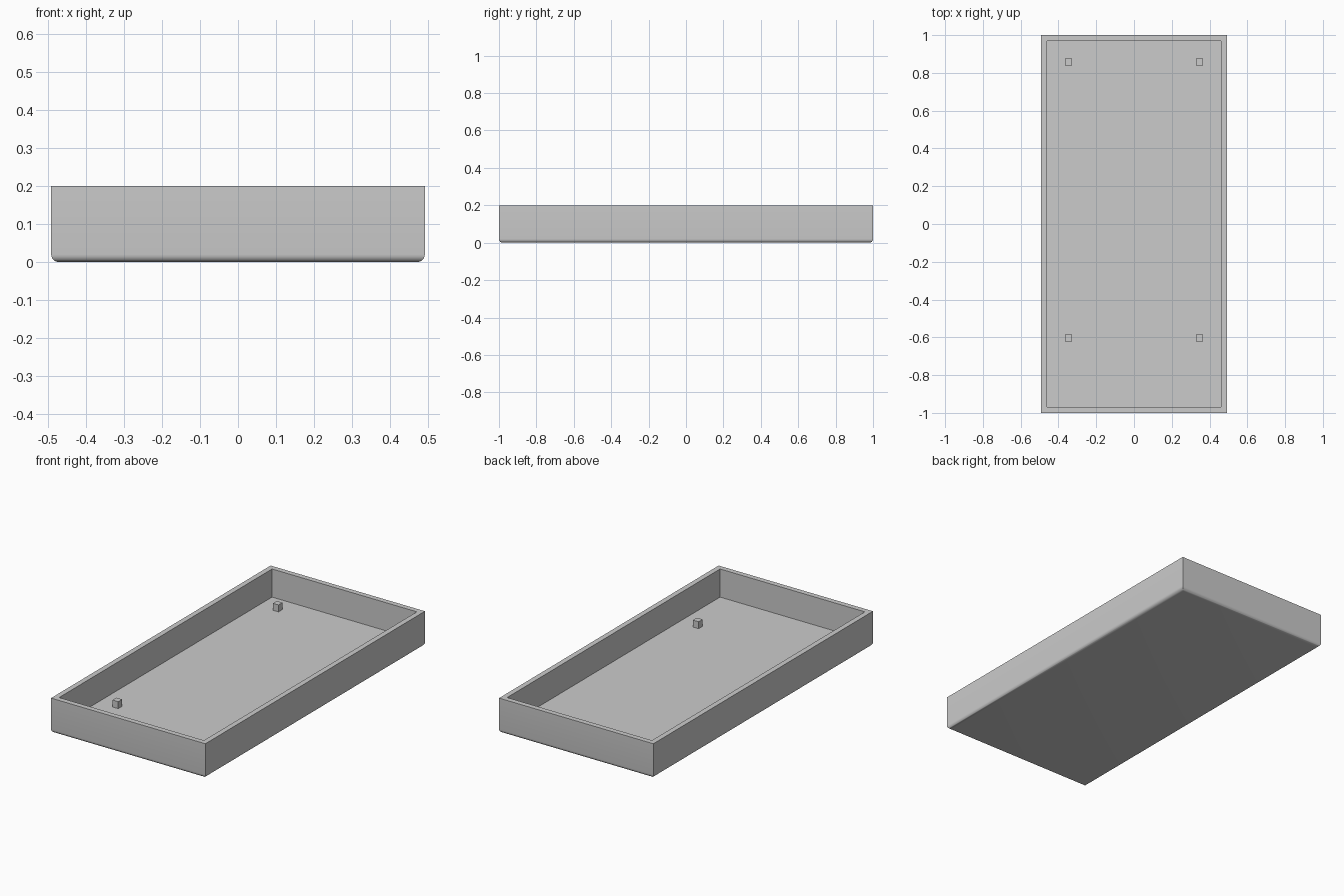
import bpy
import bmesh

HX, HY, H = 0.492, 1.0, 0.2      # outer half sizes and height
WALL, FLOOR = 0.043, 0.038       # wall and floor thickness
POST, POST_TOP = 0.036, 0.078    # post width and top height

if "Cube" in bpy.data.objects:
    bpy.data.objects.remove(bpy.data.objects["Cube"], do_unlink=True)

grey = bpy.data.materials.new("plain_grey")
grey.use_nodes = True
colour = (0.6, 0.6, 0.6, 1)
grey.diffuse_color = colour
grey.node_tree.nodes["Principled BSDF"].inputs["Base Color"].default_value = colour


def box(bm, hx, hy, z0, z1):
    verts = bmesh.ops.create_cube(bm, size=1)["verts"]
    for v in verts:
        v.co = (v.co.x * 2 * hx, v.co.y * 2 * hy, z1 if v.co.z > 0 else z0)


def add_object(name, bm):
    mesh = bpy.data.meshes.new(name)
    bm.to_mesh(mesh)
    bm.free()
    mesh.materials.append(grey)
    obj = bpy.data.objects.new(name, mesh)
    bpy.context.collection.objects.link(obj)
    return obj


# Tray: block with an inset, sunken top and rounded bottom edges
bm = bmesh.new()
box(bm, HX, HY, 0, H)
top = max(bm.faces, key=lambda f: f.calc_center_median().z)
bmesh.ops.inset_region(bm, faces=[top], thickness=WALL)
pocket = bmesh.ops.extrude_discrete_faces(bm, faces=[top])["faces"][0]
bmesh.ops.translate(bm, verts=pocket.verts, vec=(0, 0, FLOOR - H))
bottom_edges = [e for e in bm.edges if all(v.co.z < 0.001 for v in e.verts)]
bmesh.ops.bevel(bm, geom=bottom_edges, offset=0.02, segments=6,
                profile=0.5, affect='EDGES')
bmesh.ops.recalc_face_normals(bm, faces=bm.faces)
tray = add_object("tray", bm)
bpy.context.view_layer.objects.active = tray
tray.select_set(True)
bpy.ops.object.shade_smooth_by_angle(angle=0.6)
tray.select_set(False)

# Four small support posts on the floor
for end, y in (("front", -0.603), ("back", 0.857)):
    for side, x in (("left", 0.347), ("right", -0.347)):
        bm = bmesh.new()
        box(bm, POST / 2, POST / 2, FLOOR - 0.005, POST_TOP)
        post = add_object(f"{end}_{side}_post", bm)
        post.location = (x, y, 0)
